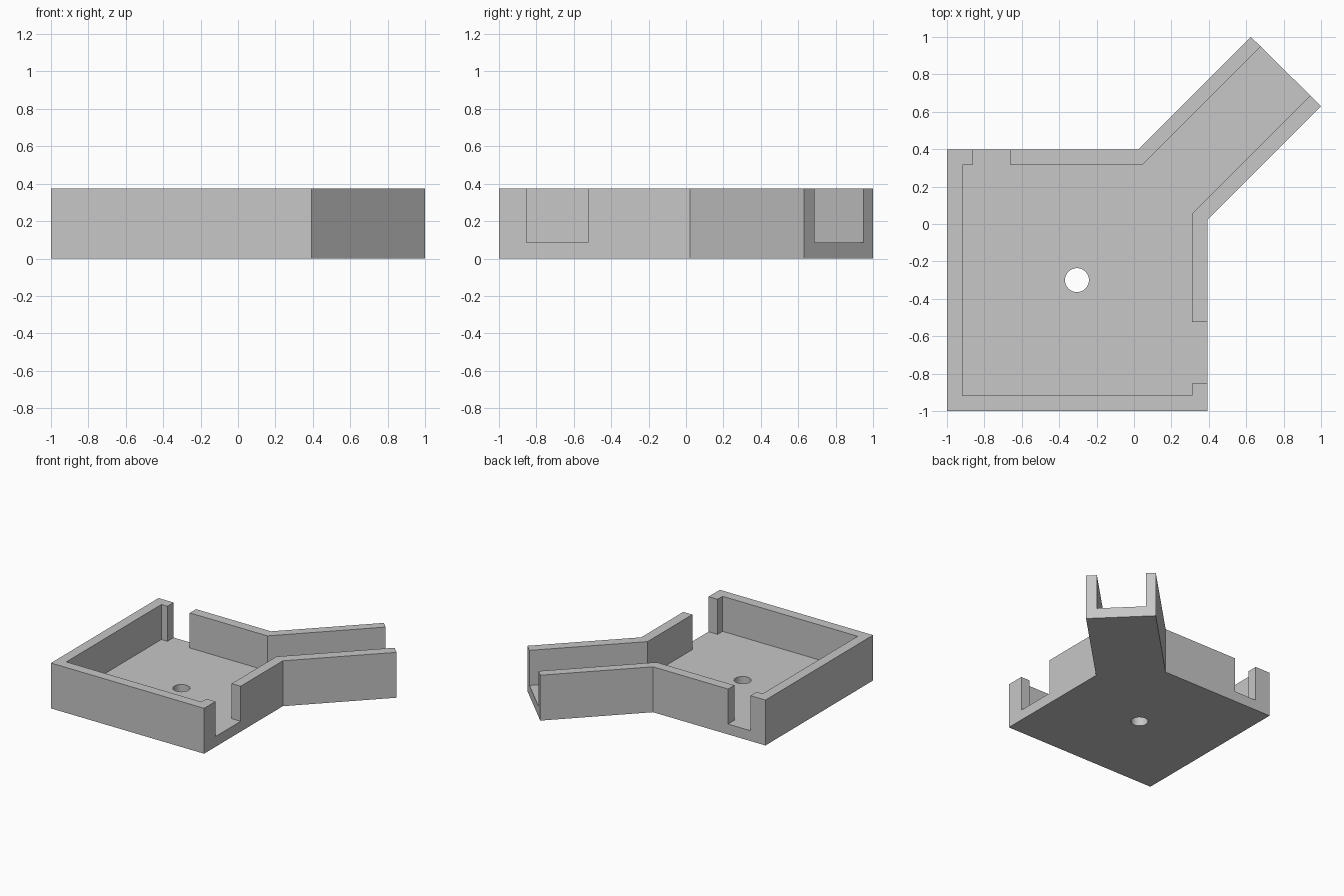
import bpy
import bmesh
import math

if "Cube" in bpy.data.objects:
    bpy.data.objects.remove(bpy.data.objects["Cube"])

HEIGHT, FLOOR = 0.373, 0.085

grey = bpy.data.materials.new("plain grey")
grey.diffuse_color = (0.57, 0.57, 0.57, 1)
grey.use_nodes = True
grey.node_tree.nodes["Principled BSDF"].inputs["Base Color"].default_value = grey.diffuse_color


def prism(name, outline, z0, z1):
    """Extrude a counter-clockwise outline from z0 to z1."""
    bm = bmesh.new()
    base = bm.faces.new([bm.verts.new((x, y, z0)) for x, y in outline])
    top = bmesh.ops.extrude_face_region(bm, geom=[base])["geom"]
    verts = [v for v in top if isinstance(v, bmesh.types.BMVert)]
    bmesh.ops.translate(bm, verts=verts, vec=(0, 0, z1 - z0))
    bmesh.ops.recalc_face_normals(bm, faces=bm.faces)
    mesh = bpy.data.meshes.new(name)
    bm.to_mesh(mesh)
    bm.free()
    mesh.materials.append(grey)
    obj = bpy.data.objects.new(name, mesh)
    bpy.context.collection.objects.link(obj)
    return obj


def cut(target, cutter):
    """Subtract the cutter, apply, then remove it."""
    cutter.hide_render = True
    mod = target.modifiers.new("cut", "BOOLEAN")
    mod.operation, mod.solver, mod.object = "DIFFERENCE", "EXACT", cutter
    bpy.context.view_layer.objects.active = target
    bpy.ops.object.modifier_apply(modifier=mod.name)
    bpy.data.objects.remove(cutter)


# Square tray with a diagonal arm
tray = prism("tray", [(-1, -1), (0.392, -1), (0.392, 0.022), (1, 0.63),
                      (0.625, 1), (0.022, 0.397), (-1, 0.397)], 0, HEIGHT)

# Inner cavity, running out through the side notch, the arm end and the back notch
cavity = prism("cavity_cutter", [
    (-0.918, -0.918), (0.31, -0.918),
    (0.31, -0.853), (0.5, -0.853), (0.5, -0.525), (0.31, -0.525),
    (0.31, 0.056), (1.154, 0.9), (0.889, 1.159), (0.046, 0.316),
    (-0.66, 0.316), (-0.66, 0.5), (-0.863, 0.5), (-0.863, 0.316),
    (-0.918, 0.316)], FLOOR, HEIGHT + 0.2)
cut(tray, cavity)

# Round drain hole through the floor
ring = [(-0.305 + 0.064 * math.cos(a), -0.3 + 0.064 * math.sin(a))
        for a in (math.tau * i / 48 for i in range(48))]
cut(tray, prism("hole_cutter", ring, -0.1, 0.2))

# Smooth the hole wall, keep all other edges sharp
tray.select_set(True)
bpy.context.view_layer.objects.active = tray
bpy.ops.object.shade_smooth_by_angle(angle=math.radians(30))
